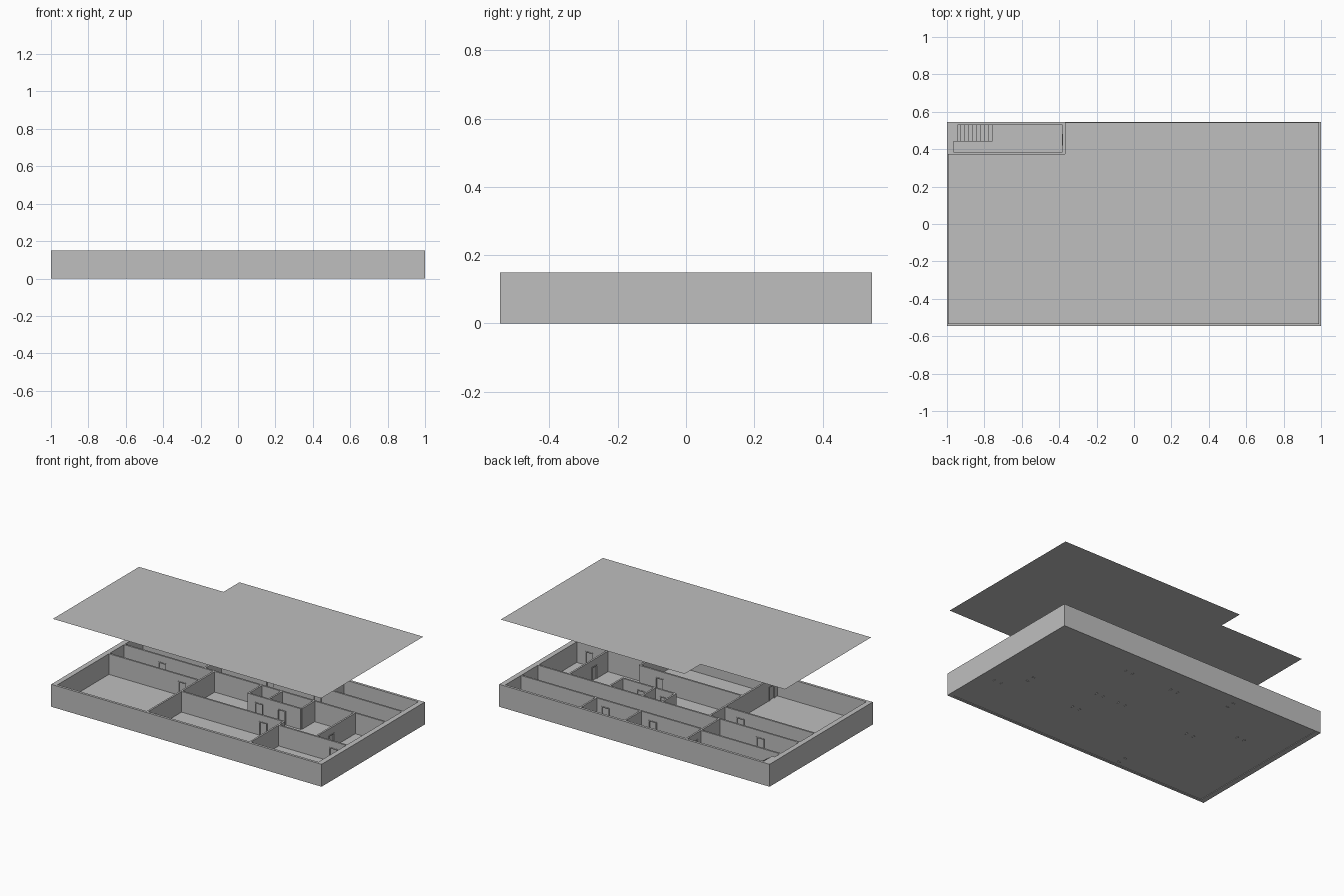
import bpy, bmesh

old = bpy.data.objects.get("Cube")
if old:
    bpy.data.objects.remove(old, do_unlink=True)

# Material
GREY = (0.52, 0.52, 0.52, 1)
mat = bpy.data.materials.new("plain_grey")
mat.use_nodes = True
mat.diffuse_color = GREY
mat.node_tree.nodes["Principled BSDF"].inputs["Base Color"].default_value = GREY

TOP, BASE, FLOOR = 0.15, 0.004, 0.012
X, Y = 1.0, 0.545            # outer half sizes
IX, IY = 0.965, 0.528        # inner half sizes
THICK, DOOR_W, DOOR_H = 0.012, 0.06, 0.105


def finish(name, bm):
    mesh = bpy.data.meshes.new(name)
    bm.to_mesh(mesh)
    bm.free()
    mesh.materials.append(mat)
    obj = bpy.data.objects.new(name, mesh)
    bpy.context.collection.objects.link(obj)
    return obj


def prism(name, outline, z0, z1):
    bm = bmesh.new()
    face = bm.faces.new([bm.verts.new((x, y, z0)) for x, y in outline])
    if z1 > z0:
        new = bmesh.ops.extrude_face_region(bm, geom=[face])["geom"]
        verts = [v for v in new if isinstance(v, bmesh.types.BMVert)]
        bmesh.ops.translate(bm, vec=(0, 0, z1 - z0), verts=verts)
    bmesh.ops.recalc_face_normals(bm, faces=bm.faces)
    return finish(name, bm)


def add_box(bm, x0, x1, y0, y1, z0, z1):
    cube = bmesh.ops.create_cube(bm, size=1)["verts"]
    bmesh.ops.scale(bm, vec=(x1 - x0, y1 - y0, z1 - z0), verts=cube)
    bmesh.ops.translate(bm, vec=((x0 + x1) / 2, (y0 + y1) / 2, (z0 + z1) / 2), verts=cube)


def wall_box(bm, axis, pos, a, b, z0, z1, thick=THICK):
    h = thick / 2
    if axis == "x":
        add_box(bm, a, b, pos - h, pos + h, z0, z1)
    else:
        add_box(bm, pos - h, pos + h, a, b, z0, z1)


def inner_wall(name, axis, pos, a, b, doors=()):
    """Wall running along one axis, with framed door openings."""
    bm, frames = bmesh.new(), bmesh.new()
    start, half, jamb = a, DOOR_W / 2, 0.006
    for d in sorted(doors):
        wall_box(bm, axis, pos, start, d - half, BASE, TOP)
        wall_box(bm, axis, pos, d - half, d + half, DOOR_H, TOP)
        start = d + half
        # Frame and door leaf
        for s in (-1, 1):
            c = d + s * (half - jamb / 2)
            wall_box(frames, axis, pos, c - jamb / 2, c + jamb / 2, 0, DOOR_H, THICK + 0.006)
        wall_box(frames, axis, pos, d - half, d + half, DOOR_H - jamb, DOOR_H, THICK + 0.006)
        wall_box(frames, axis, pos, d - half + jamb, d + half - jamb, BASE, DOOR_H - jamb, 0.004)
    wall_box(bm, axis, pos, start, b, BASE, TOP)
    finish(name, bm)
    if doors:
        finish(name + "_doors", frames)
    else:
        frames.free()


# Outer walls
bm = bmesh.new()
for s in (-1, 1):
    add_box(bm, -X, X, min(s * IY, s * Y), max(s * IY, s * Y), 0, TOP)
    add_box(bm, min(s * IX, s * X), max(s * IX, s * X), -IY, IY, 0, TOP)
finish("outer_walls", bm)

# Floor slab
prism("floor", [(-IX, -IY), (IX, -IY), (IX, IY), (-IX, IY)], BASE, FLOOR)

# Walls running left to right
inner_wall("hall_front_wall", "x", 0.02, -IX, -0.3, [-0.42])
inner_wall("hall_back_wall", "x", 0.18, -IX, IX, [-0.68])
inner_wall("stair_room_wall", "x", 0.38, -IX, -0.37)
inner_wall("back_rooms_wall", "x", 0.36, -0.37, IX, [-0.01, 0.34])
inner_wall("centre_room_wall", "x", -0.17, -0.3, 0.46, [0.31])
inner_wall("corner_room_wall", "x", -0.23, 0.46, IX, [0.87])
inner_wall("small_rooms_wall", "x", 0.04, 0.05, 0.44, [0.13, 0.3])

# Walls running front to back
inner_wall("large_room_side", "y", -0.3, -IY, 0.18, [-0.47])
inner_wall("centre_room_side", "y", 0.46, -IY, -0.17)
inner_wall("right_room_side", "y", 0.74, -0.23, 0.18, [-0.08])
inner_wall("stair_room_side", "y", -0.375, 0.18, IY, [0.45])
for i, x in enumerate((0.08, 0.41)):
    inner_wall(f"back_room_divider_{i + 1}", "y", x, 0.36, IY)
for i, x in enumerate((0.05, 0.2, 0.44)):
    inner_wall(f"small_room_divider_{i + 1}", "y", x, 0.04, 0.18)

# Stairs rising to a landing level with the wall tops
bm = bmesh.new()
add_box(bm, -IX, -0.945, 0.44, IY, BASE, TOP)
STEPS, RUN = 9, 0.021
for i in range(STEPS):
    x = -0.945 + i * RUN
    add_box(bm, x, x + RUN, 0.44, IY, BASE, TOP - (TOP - FLOOR) * (i + 1) / (STEPS + 1))
finish("stairs", bm)

# Raised ceiling sheet with a notch over the stairs
prism("ceiling", [(-0.995, -0.535), (0.99, -0.535), (0.99, 0.543),
                  (-0.37, 0.543), (-0.37, 0.375), (-0.995, 0.375)], 0.585, 0.585)
